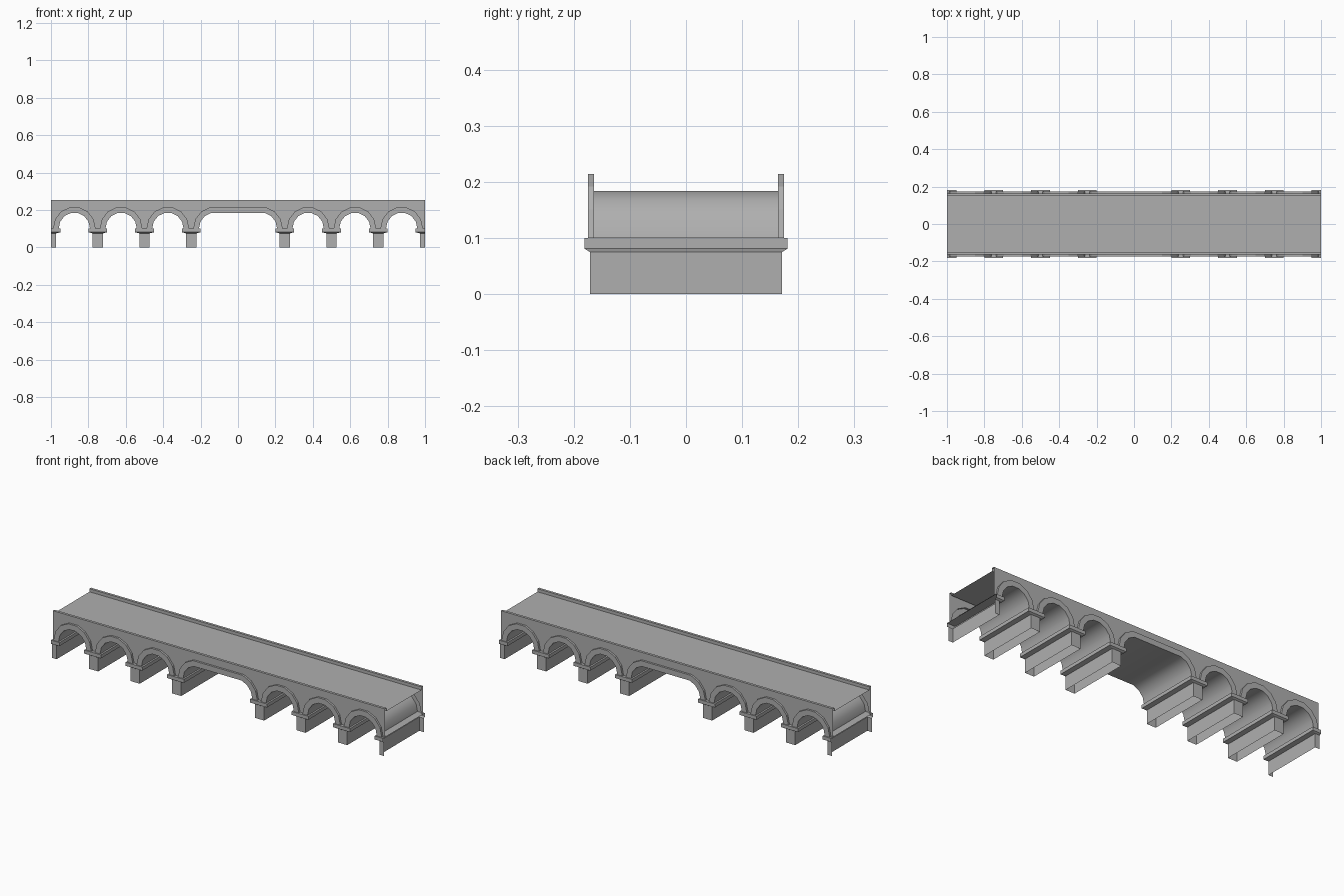
import bpy, bmesh, math

if "Cube" in bpy.data.objects:
    bpy.data.objects.remove(bpy.data.objects["Cube"])

SPRING, TOP, DECK = 0.1, 0.254, 0.237     # heights
WALL, FACE = 0.164, 0.175                 # half widths
R_IN, R_OUT, SEG = 0.084, 0.114, 7
# arches: centre x, half length of the flat stretch in the crown
ARCHES = [(-0.875, 0), (-0.625, 0), (-0.375, 0), (0, 0.125),
          (0.375, 0), (0.625, 0), (0.875, 0)]

stone = bpy.data.materials.new("dark_stone")
stone.diffuse_color = (0.43, 0.43, 0.43, 1)
stone.use_nodes = True
stone.node_tree.nodes["Principled BSDF"].inputs["Base Color"].default_value = stone.diffuse_color


def make(name, quads, mirror=False, smooth=False):
    bm = bmesh.new()
    for q in quads:
        bm.faces.new([bm.verts.new(p) for p in q])
    bmesh.ops.remove_doubles(bm, verts=bm.verts, dist=1e-5)
    me = bpy.data.meshes.new(name)
    bm.to_mesh(me)
    bm.free()
    me.materials.append(stone)
    ob = bpy.data.objects.new(name, me)
    bpy.context.collection.objects.link(ob)
    if mirror:
        m = ob.modifiers.new("mirror", 'MIRROR')
        m.use_axis = (False, True, False)
    if smooth:
        bpy.context.view_layer.objects.active = ob
        ob.select_set(True)
        bpy.ops.object.shade_smooth_by_angle(angle=math.radians(30))
        ob.select_set(False)
    return ob


def arch(cx, flat, r):
    pts = []
    k = math.cos(math.pi / SEG / 2)       # keeps the flat crown at full height
    for i in range(SEG + 1):
        a = math.pi * (1 - i / SEG)
        s = -flat if i <= SEG // 2 else flat
        pts.append((cx + s + r * math.cos(a), SPRING + r * math.sin(a) / k))
    return pts


# Arch vaults and raised arch bands
for n, (cx, flat) in enumerate(ARCHES):
    inner, outer = arch(cx, flat, R_IN), arch(cx, flat, R_OUT)
    vault, band = [], []
    for (a, b), (c, d) in zip(inner, inner[1:]):
        vault.append([(a, -FACE, b), (a, FACE, b), (c, FACE, d), (c, -FACE, d)])
    for i in range(SEG):
        (a, b), (c, d) = inner[i], inner[i + 1]
        (e, f), (g, h) = outer[i], outer[i + 1]
        band.append([(a, -FACE, b), (c, -FACE, d), (g, -FACE, h), (e, -FACE, f)])
        band.append([(e, -FACE, f), (g, -FACE, h), (g, -WALL, h), (e, -WALL, f)])
    make(f"vault_{n}", vault, smooth=True)
    make(f"arch_band_{n}", band, mirror=True)

# Spandrel walls above the arch bands
line = [(-1, SPRING)]
for cx, flat in ARCHES:
    line += arch(cx, flat, R_OUT)
line.append((1, SPRING))
make("spandrel_wall", [[(a, -WALL, b), (c, -WALL, d), (c, -WALL, TOP), (a, -WALL, TOP)]
                       for (a, b), (c, d) in zip(line, line[1:])], mirror=True)

# Road deck with low kerbs
prof = [(-WALL, TOP), (-0.15, TOP), (-0.15, DECK), (0.15, DECK), (0.15, TOP), (WALL, TOP)]
make("deck", [[(-1, a, b), (1, a, b), (1, c, d), (-1, c, d)]
              for (a, b), (c, d) in zip(prof, prof[1:])])

# Piers with flared caps; the end piers are halves, open at the bridge ends
rings = [(0, 0, 0), (0, 0, 0.075), (0.023, 0.01, 0.081), (0.023, 0.01, SPRING)]
for n, px in enumerate([-1, -0.75, -0.5, -0.25, 0.25, 0.5, 0.75, 1]):
    loops = []
    for ox, oy, z in rings:
        x0, x1, y = max(-1, px - 0.0275 - ox), min(1, px + 0.0275 + ox), 0.171 + oy
        loops.append([(x0, -y, z), (x1, -y, z), (x1, y, z), (x0, y, z)])
    quads = [loops[-1]]
    for lo, hi in zip(loops, loops[1:]):
        for i in range(4):
            j = (i + 1) % 4
            if abs(lo[i][0]) == 1 and lo[i][0] == lo[j][0]:
                continue
            quads.append([lo[i], lo[j], hi[j], hi[i]])
    make(f"pier_{n}", quads)
